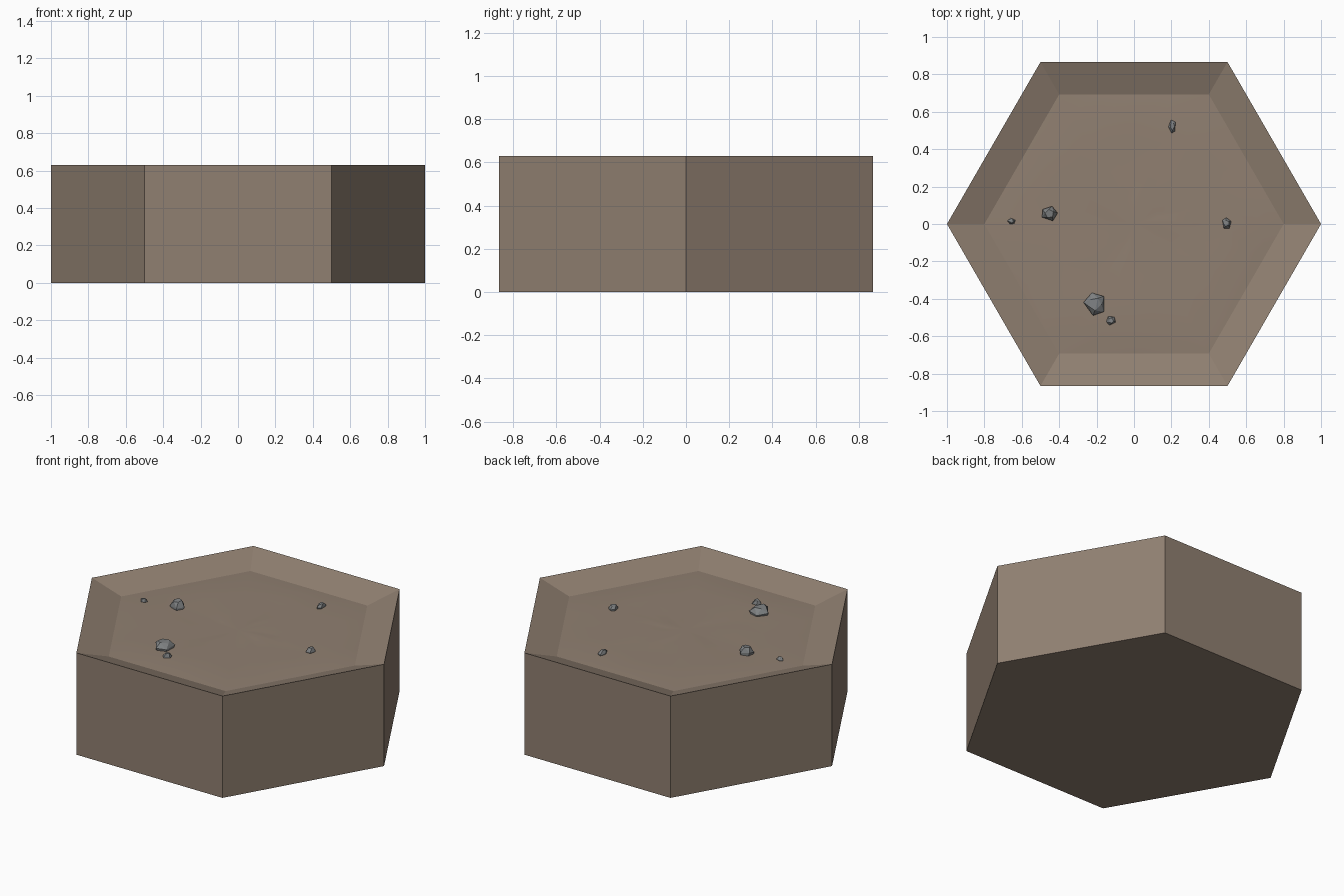
import bpy, bmesh, math, random
from mathutils import Vector

if "Cube" in bpy.data.objects:
    bpy.data.objects.remove(bpy.data.objects["Cube"])

random.seed(4)
HEIGHT, FLOOR = 0.63, 0.568
SEG = 4                                   # floor points per hexagon side


def material(name, rgb):
    m = bpy.data.materials.new(name)
    m.diffuse_color = (*rgb, 1)
    m.use_nodes = True
    m.node_tree.nodes["Principled BSDF"].inputs["Base Color"].default_value = m.diffuse_color
    return m


def finish(name, bm, mat):
    bmesh.ops.recalc_face_normals(bm, faces=bm.faces)
    me = bpy.data.meshes.new(name)
    bm.to_mesh(me)
    bm.free()
    me.materials.append(mat)
    ob = bpy.data.objects.new(name, me)
    bpy.context.collection.objects.link(ob)
    return ob


def hex_ring(bm, radius, z, seg=1, noise=0.0):
    corners = [Vector((math.cos(i * math.pi / 3), math.sin(i * math.pi / 3), 0)) * radius
               for i in range(6)]
    ring = []
    for i in range(6):
        for k in range(seg):
            p = corners[i].lerp(corners[(i + 1) % 6], k / seg)
            p.z = z + random.uniform(-noise, noise)
            ring.append(bm.verts.new(p))
    return ring


earth = material("earth", (0.28, 0.215, 0.165))
stone = material("stone", (0.21, 0.22, 0.225))

# Hexagonal block with bevelled rim
bm = bmesh.new()
bottom = hex_ring(bm, 1, 0)
top = hex_ring(bm, 1, HEIGHT)
edge = hex_ring(bm, 0.8, FLOOR, SEG)
bm.faces.new(bottom)
for i in range(6):
    j = (i + 1) % 6
    bm.faces.new((bottom[i], bottom[j], top[j], top[i]))
    inner = [edge[(i * SEG + k) % (6 * SEG)] for k in range(SEG, -1, -1)]
    bm.faces.new([top[i], top[j]] + inner)

# Gently uneven, smooth-shaded floor
floor = []
previous = edge
for radius in (0.68, 0.5, 0.32, 0.15):
    ring = hex_ring(bm, radius, FLOOR + 0.006, SEG, 0.003)
    n = len(ring)
    for i in range(n):
        j = (i + 1) % n
        floor.append(bm.faces.new((previous[i], previous[j], ring[j], ring[i])))
    previous = ring
centre = bm.verts.new((0, 0, FLOOR + 0.006))
for i in range(n):
    floor.append(bm.faces.new((previous[i], previous[(i + 1) % n], centre)))
for f in floor:
    f.smooth = True
finish("hexagon_ground", bm, earth)


# Scattered faceted pebbles, partly buried
def pebble(name, x, y, sx, sy, height, turn):
    bm = bmesh.new()
    for scale, z, twist in ((0.8, -0.02, 0), (1.0, height * 0.4, 0.3), (0.55, height, 0.7)):
        for k in range(5):
            a = turn + twist + k * math.tau / 5 + random.uniform(-0.2, 0.2)
            bm.verts.new((x + sx / 2 * scale * math.cos(a),
                          y + sy / 2 * scale * math.sin(a),
                          FLOOR + z + random.uniform(-0.1, 0.1) * height))
    bmesh.ops.convex_hull(bm, input=bm.verts)
    bmesh.ops.dissolve_limit(bm, angle_limit=math.radians(12),
                             verts=bm.verts, edges=bm.edges)
    finish(name, bm, stone)


pebbles = [
    (-0.208, -0.428, 0.125, 0.125, 0.045, 0.3),
    (-0.452, 0.055, 0.088, 0.084, 0.048, 0.9),
    (0.495, 0.003, 0.054, 0.062, 0.030, 1.2),
    (-0.655, 0.015, 0.044, 0.034, 0.020, 0.2),
    (-0.123, -0.516, 0.052, 0.054, 0.028, 0.5),
    (0.205, 0.522, 0.042, 0.074, 0.026, 1.6),
]
for i, spec in enumerate(pebbles):
    pebble(f"pebble_{i + 1}", *spec)
